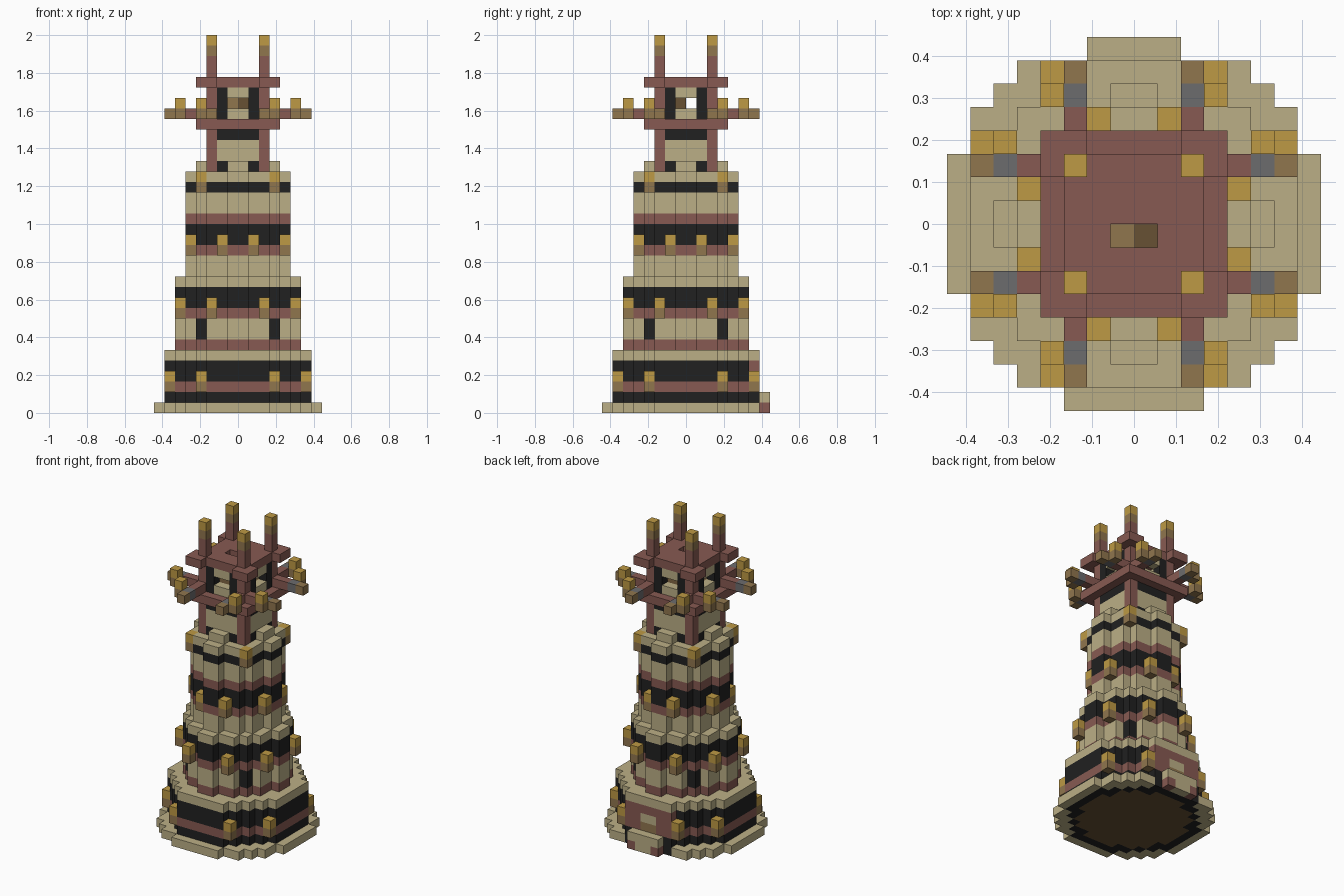
import bpy, bmesh
from mathutils import Vector

if "Cube" in bpy.data.objects:
    bpy.data.objects.remove(bpy.data.objects["Cube"], do_unlink=True)

V = 2 / 36  # edge of one block
PALETTE = {
    "sandstone": (0.50, 0.43, 0.24),
    "red_clay": (0.242, 0.102, 0.084),
    "black_stone": (0.015, 0.015, 0.015),
    "lamp_gold": (0.51, 0.32, 0.058),
    "wood": (0.28, 0.18, 0.076),
    "grey_stone": (0.15, 0.15, 0.155),
    "dark_wood": (0.135, 0.083, 0.034),
}
NAMES = list(PALETTE)
SAND, CLAY, BLACK, GOLD, WOOD, GREY, DARK = range(len(NAMES))
mats = []
for name, rgb in PALETTE.items():
    m = bpy.data.materials.new(name)
    m.use_nodes = True
    m.diffuse_color = (*rgb, 1)
    m.node_tree.nodes["Principled BSDF"].inputs["Base Color"].default_value = (*rgb, 1)
    mats.append(m)

grid = {}  # block position -> (part, colour)


def ring(i):
    """Distance index of a block from the centre line."""
    return i if i >= 0 else -1 - i


def put(part, x, y, z, colour):
    grid[x, y, z] = (part, colour)


def disc(part, limit, z0, z1, colour):
    """Round layer: all blocks whose centre is inside the squared radius."""
    for x in range(-8, 8):
        for y in range(-8, 8):
            if (x + .5) ** 2 + (y + .5) ** 2 < limit:
                for z in range(z0, z1):
                    put(part, x, y, z, colour)


def square(part, half, z0, z1, colour):
    for x in range(-half, half):
        for y in range(-half, half):
            for z in range(z0, z1):
                put(part, x, y, z, colour)


def four_sides(part, a, b, z, colour):
    """Block (a, b) mirrored to all quadrants and swapped over the diagonal."""
    for p, q in {(a, b), (b, a)}:
        for x in (p, -1 - p):
            for y in (q, -1 - q):
                put(part, x, y, z, colour)


def lamps(part, a, b, z):
    four_sides(part, a, b, z, WOOD)
    four_sides(part, a, b, z + 1, GOLD)


# Round tiers: squared radius, then (bottom, top, colour) bands
TIERS = {
    "foundation": (64, [(0, 1, SAND)]),
    "lower_tier": (49, [(1, 2, BLACK), (2, 3, CLAY), (3, 5, BLACK), (5, 6, SAND)]),
    "middle_tier": (31, [(6, 7, CLAY), (7, 9, SAND), (9, 10, CLAY),
                         (10, 12, BLACK), (12, 13, SAND)]),
    "upper_tier": (22, [(13, 15, SAND), (15, 16, CLAY), (16, 18, BLACK),
                        (18, 19, CLAY), (19, 21, SAND), (21, 22, BLACK), (22, 23, SAND)]),
}
for part, (limit, bands) in TIERS.items():
    for z0, z1, colour in bands:
        disc(part, limit, z0, z1, colour)
disc("foundation", 49, 0, 1, BLACK)
disc("floor", 36, 0, 1, DARK)

# Corner windows of the middle tier and battlements
for z in (7, 8):
    four_sides("middle_windows", 3, 3, z, BLACK)
four_sides("battlements", 3, 0, 23, SAND)

# Back doorway with porch
for x in range(-3, 3):
    a = ring(x)
    grid.pop((x, 7, 0), None)
    put("doorway", x, 6, 4, CLAY)
    put("doorway", x, 6, 3, SAND if a == 0 else CLAY)
    put("doorway", x, 6, 2, WOOD if a == 0 else CLAY)
    if a < 2:
        put("porch", x, 7, 0, CLAY if a == 1 else SAND)
        put("porch", x, 7, 1, SAND)

# Turret body
square("turret", 3, 23, 26, SAND)
square("turret", 3, 26, 27, BLACK)
four_sides("turret", 2, 1, 23, BLACK)
square("balcony", 4, 27, 28, CLAY)
square("turret_floor", 2, 28, 29, DARK)
for z in range(28, 31):
    four_sides("turret_windows", 2, 1, z, BLACK)
for z in (28, 30):
    four_sides("turret", 2, 0, z, SAND)
put("hearth", -1, -1, 29, WOOD)
put("hearth", 0, -1, 29, DARK)

# Roof with a smoke hole and corner stubs
square("roof", 3, 31, 32, CLAY)
for a, b in ((3, 3), (3, 2)):
    four_sides("roof", a, b, 31, CLAY)
for x in (-1, 0):
    del grid[x, -1, 31]

# Corner posts and finials
for z in range(23, 36):
    if z != 27:
        four_sides("corner_posts", 2, 2, z, GOLD if z == 35 else WOOD if z == 34 else CLAY)

# Projecting beams
for a, colour in ((3, CLAY), (4, CLAY), (5, GREY), (6, WOOD)):
    four_sides("beams", a, 2, 28, colour)

# Lamps on every tier
for part, a, b, z in (("lower_lamps", 6, 3, 2), ("middle_lamps", 5, 2, 9),
                      ("upper_lamps", 4, 1, 15), ("corner_lamps", 3, 3, 21),
                      ("beam_lamps", 5, 3, 28)):
    lamps(part, a, b, z)


# Build one mesh per part, keeping only exposed faces
def build(part):
    bm = bmesh.new()
    verts = {}

    def vert(p):
        key = tuple(p)
        if key not in verts:
            verts[key] = bm.verts.new(Vector(key) * V)
        return verts[key]

    for cell, (owner, colour) in grid.items():
        if owner != part:
            continue
        for axis in range(3):
            for side in (0, 1):
                near = list(cell)
                near[axis] += 2 * side - 1
                if tuple(near) in grid:
                    continue
                u, w = (axis + 1) % 3, (axis + 2) % 3
                corners = []
                for du, dw in ((0, 0), (1, 0), (1, 1), (0, 1)):
                    p = list(cell)
                    p[axis] += side
                    p[u] += du
                    p[w] += dw
                    corners.append(vert(p))
                face = bm.faces.new(corners if side else corners[::-1])
                face.material_index = colour
    mesh = bpy.data.meshes.new(part)
    bm.to_mesh(mesh)
    bm.free()
    for m in mats:
        mesh.materials.append(m)
    bpy.context.collection.objects.link(bpy.data.objects.new(part, mesh))


for part in sorted({owner for owner, _ in grid.values()}):
    build(part)
